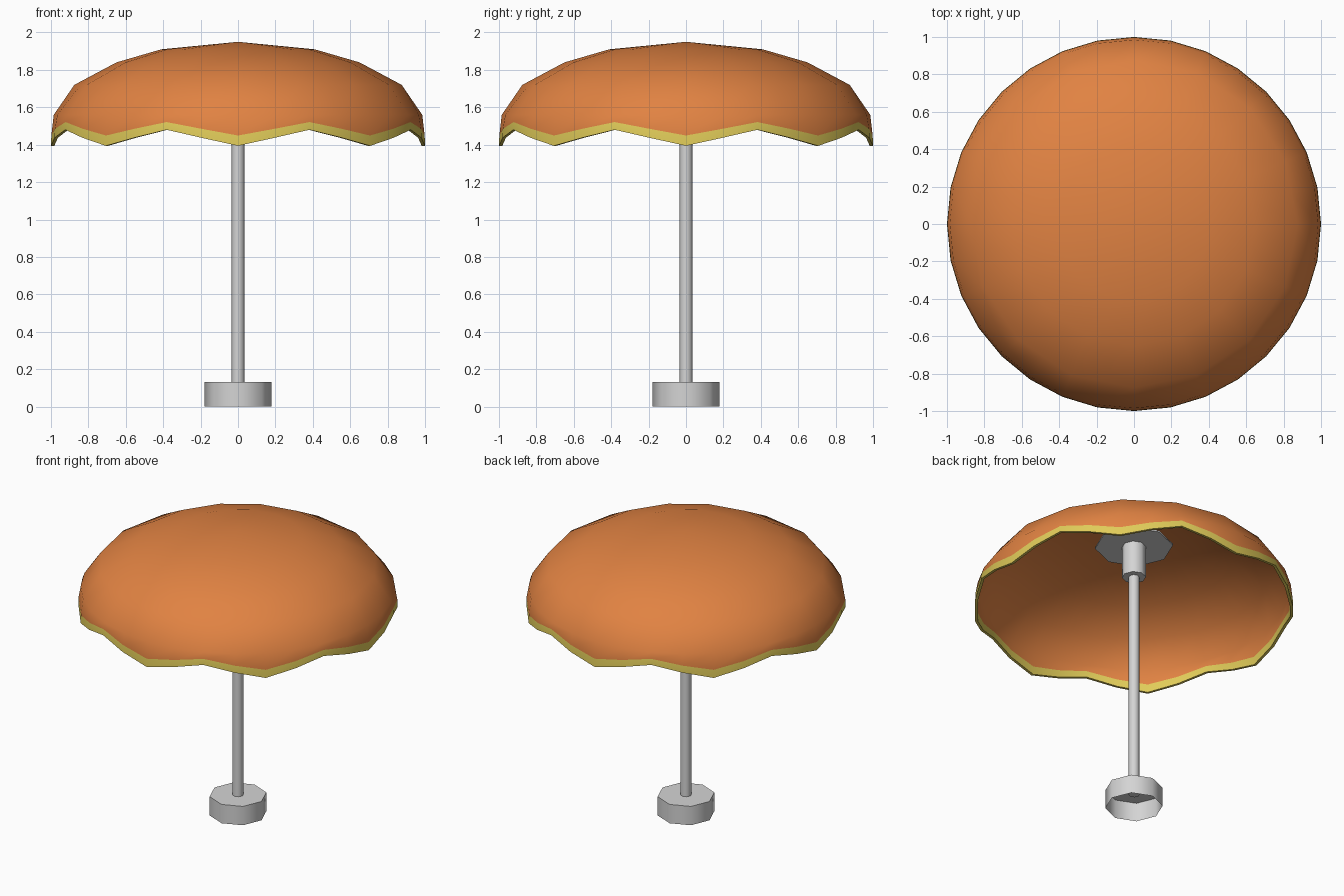
import bpy, bmesh, math

if "Cube" in bpy.data.objects:
    bpy.data.objects.remove(bpy.data.objects["Cube"])

def material(name, rgb):
    m = bpy.data.materials.new(name)
    m.diffuse_color = (*rgb, 1)
    m.use_nodes = True
    m.node_tree.nodes["Principled BSDF"].inputs["Base Color"].default_value = m.diffuse_color
    return m

ORANGE = material("orange fabric", (0.75, 0.225, 0.055))
YELLOW = material("yellow trim", (0.75, 0.60, 0.10))
GREY = material("light grey metal", (0.66, 0.66, 0.66))

def finish(name, bm, mats, angle=60):
    me = bpy.data.meshes.new(name)
    bm.to_mesh(me)
    bm.free()
    for m in mats:
        me.materials.append(m)
    ob = bpy.data.objects.new(name, me)
    bpy.context.collection.objects.link(ob)
    bpy.ops.object.select_all(action='DESELECT')
    bpy.context.view_layer.objects.active = ob
    ob.select_set(True)
    bpy.ops.object.shade_smooth_by_angle(angle=math.radians(angle))
    return ob

def octagon(name, r, z0, z1, open_bottom=False):
    """Eight-sided column with corners on the axes."""
    bm = bmesh.new()
    rings = [[bm.verts.new((r * math.cos(i * math.pi / 4), r * math.sin(i * math.pi / 4), z))
              for i in range(8)] for z in (z0, z1)]
    lo, hi = rings
    for i in range(8):
        j = (i + 1) % 8
        bm.faces.new((lo[i], lo[j], hi[j], hi[i]))
    bm.faces.new(hi)
    if not open_bottom:
        bm.faces.new(lo[::-1])
    return finish(name, bm, [GREY])

# Stand parts
octagon("base", 0.18, 0.0, 0.13, open_bottom=True)
octagon("pole", 0.035, 0.09, 1.70)
octagon("hub", 0.075, 1.66, 1.885)
octagon("top_plate", 0.245, 1.88, 1.89)

# Canopy: thin shell, 16-sided above, 32-sided scalloped rim
N = 32
# (radius, height, wave depth, sixteen sided)
outer = [(0.41, 1.91, 0, True), (0.65, 1.84, 0, True), (0.875, 1.72, 0, True),
         (0.985, 1.56, 0, False), (0.998, 1.485, 0.036, False), (1.0, 1.437, 0.043, False)]
inner = [(0.982, 1.437, 0.043, False), (0.980, 1.485, 0.036, False), (0.967, 1.555, 0, False),
         (0.862, 1.707, 0, True), (0.642, 1.825, 0, True), (0.405, 1.895, 0, True)]
profile = outer + inner
bm = bmesh.new()
rings = []
for r, z, wave, coarse in profile:
    ring = []
    for i in range(N):
        a = 2 * math.pi * i / N
        k = math.cos(math.pi / 16) if coarse and i % 2 else 1
        ring.append(bm.verts.new((r * k * math.cos(a), r * k * math.sin(a),
                                  z - wave * math.cos(8 * a))))
    rings.append(ring)
for n, (a, b) in enumerate(zip(rings, rings[1:])):
    for i in range(N):
        j = (i + 1) % N
        f = bm.faces.new((a[j], a[i], b[i], b[j]))
        f.material_index = 1 if 4 <= n <= 6 else 0
for ring, z, flip in ((rings[0], 1.95, False), (rings[-1], 1.935, True)):
    tip = bm.verts.new((0, 0, z))
    for i in range(N):
        tri = (tip, ring[i], ring[(i + 1) % N])
        bm.faces.new(tri[::-1] if flip else tri)
bmesh.ops.recalc_face_normals(bm, faces=bm.faces)
finish("canopy", bm, [ORANGE, YELLOW])
